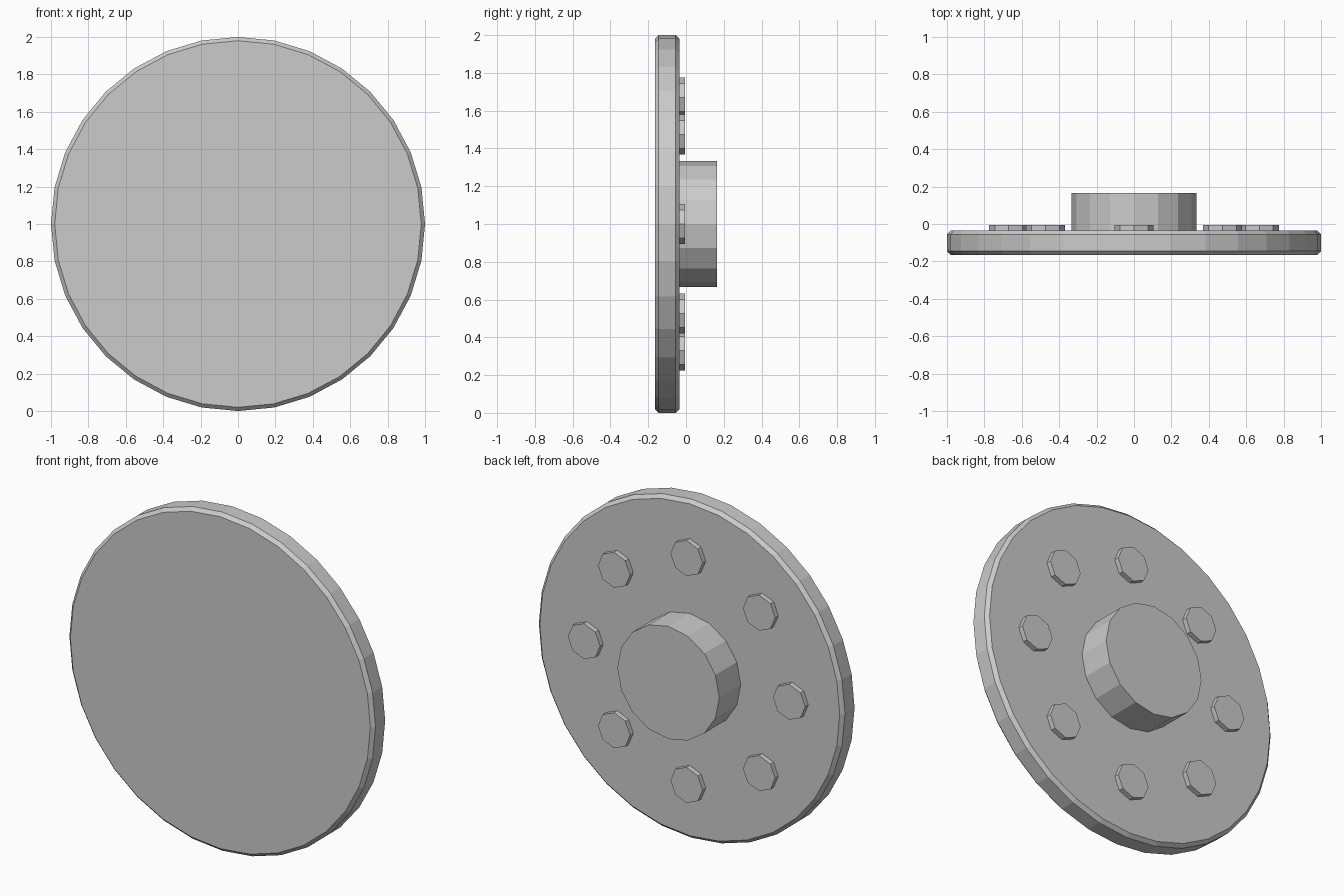
import bpy, math

if "Cube" in bpy.data.objects:
    bpy.data.objects.remove(bpy.data.objects["Cube"])

CENTRE_Z = 1.0

def lathe_disc(name, x, z, profile, sides):
    """Flat-faced solid around the y axis; profile is a list of (radius, y)."""
    verts, faces = [], []
    for r, y in profile:
        for i in range(sides):
            a = 2 * math.pi * i / sides
            verts.append((x + r * math.cos(a), y, z + r * math.sin(a)))
    for k in range(len(profile) - 1):
        for i in range(sides):
            j = (i + 1) % sides
            faces.append((k * sides + i, (k + 1) * sides + i,
                          (k + 1) * sides + j, k * sides + j))
    last = (len(profile) - 1) * sides
    faces.append(tuple(range(sides)))
    faces.append(tuple(last + i for i in reversed(range(sides))))
    mesh = bpy.data.meshes.new(name)
    mesh.from_pydata(verts, [], faces)
    mesh.update()
    obj = bpy.data.objects.new(name, mesh)
    bpy.context.collection.objects.link(obj)
    return obj

# Main plate with chamfered rims
lathe_disc("plate", 0, CENTRE_Z,
           [(0.98, -0.165), (1.0, -0.145), (1.0, -0.055), (0.98, -0.035)], 32)

# Central hub on the back
lathe_disc("hub", 0, CENTRE_Z, [(0.333, -0.04), (0.333, 0.165)], 16)

# Ring of eight octagonal bolts
for i in range(8):
    a = math.radians(45 * i)
    lathe_disc(f"bolt_{i + 1}", 0.67 * math.cos(a), CENTRE_Z + 0.67 * math.sin(a),
               [(0.105, -0.04), (0.105, -0.005)], 8)
